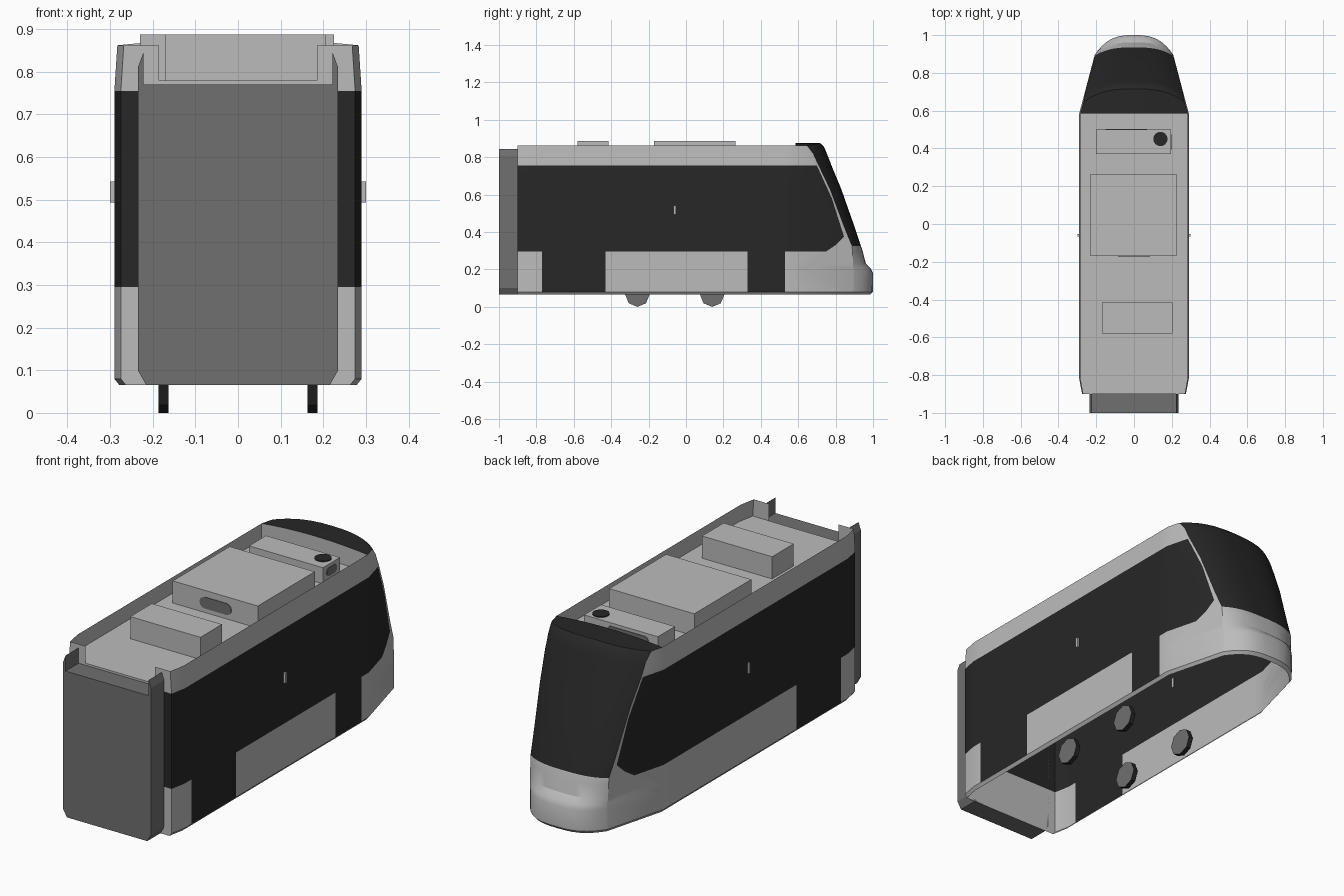
import bpy, bmesh, math
from mathutils import Vector

if "Cube" in bpy.data.objects:
    bpy.data.objects.remove(bpy.data.objects["Cube"])


def material(name, v):
    m = bpy.data.materials.new(name)
    m.diffuse_color = (v, v, v, 1)
    m.use_nodes = True
    m.node_tree.nodes["Principled BSDF"].inputs["Base Color"].default_value = m.diffuse_color
    return m


LIGHT = material("light_grey_paint", 0.5)
DARK = material("black_glass", 0.02)
GREY = material("mid_grey_rubber", 0.16)


def finish(bm, name, mats, smooth=False):
    bmesh.ops.remove_doubles(bm, verts=bm.verts, dist=0.0005)
    bmesh.ops.recalc_face_normals(bm, faces=bm.faces)
    me = bpy.data.meshes.new(name)
    bm.to_mesh(me)
    bm.free()
    for m in mats:
        me.materials.append(m)
    ob = bpy.data.objects.new(name, me)
    bpy.context.collection.objects.link(ob)
    if smooth:
        bpy.context.view_layer.objects.active = ob
        ob.select_set(True)
        bpy.ops.object.shade_smooth_by_angle(angle=math.radians(28))
        ob.select_set(False)
    return ob


def grid(bm, rows):
    vs = [[bm.verts.new(p) for p in r] for r in rows]
    return [[bm.faces.new((a[i], a[i + 1], b[i + 1], b[i])) for i in range(len(a) - 1)]
            for a, b in zip(vs, vs[1:])]


def prism(name, pts, axis, lo, hi, mats):
    """Extrude a 2D outline along an axis; caps use slot 0, sides the last slot."""
    bm = bmesh.new()

    def place(p, d):
        q = list(p)
        q.insert(axis, d)
        return q
    a = [bm.verts.new(place(p, lo)) for p in pts]
    b = [bm.verts.new(place(p, hi)) for p in pts]
    bm.faces.new(a)
    bm.faces.new(b)
    for i in range(len(pts)):
        j = (i + 1) % len(pts)
        bm.faces.new((a[i], a[j], b[j], b[i])).material_index = len(mats) - 1
    return finish(bm, name, mats)


def rect(x0, x1, y0, y1):
    return [(x0, y0), (x1, y0), (x1, y1), (x0, y1)]


def pill(cx, cy, w, h, n=6):
    r, out = h / 2, []
    for s, start in ((1, -90), (-1, 90)):
        for i in range(n + 1):
            a = math.radians(start + 180 * i / n)
            out.append((cx + s * (w / 2 - r) + r * math.cos(a), cy + r * math.sin(a)))
    return out


# ---- body shell: height, nose corner y, nose centre y
LEVELS = [(.065, .885, .985), (.08, .892, 1.0), (.18, .895, 1.0), (.205, .895, .988),
          (.23, .893, .962), (.295, .89, .945), (.325, .888, .935), (.417, .85, .905),
          (.63, .77, .83), (.755, .71, .778), (.78, .698, .769), (.82, .68, .753),
          (.85, .657, .737), (.862, .645, .715)]
NOSE, ROOF, CROWN, FLOOR = .585, .862, .877, .78


def half_width(y, z):
    w = .29 - max(0, z - .755) * .065 - max(0, .08 - z) * .8
    return w - max(0, -.82 - y) * .19 - max(0, y - NOSE) * .265


bm = bmesh.new()
COLS = [-.9, -.82, -.77, -.43, .33, .53, NOSE]
for s in (-1, 1):
    grid(bm, [[(s * half_width(y, z), y, z) for y in COLS + [yc]] for z, yc, _ in LEVELS])

# cut the slanted front end of the side windows
EDGE = [(.747, .295), (.80, .33), (.845, .375), (.78, .58), (.70, .755)]
for (y0, z0), (y1, z1) in zip(EDGE, EDGE[1:]):
    faces = [f for f in bm.faces if f.calc_center_median().y > NOSE]
    geom = set(faces) | {e for f in faces for e in f.edges} | {v for f in faces for v in f.verts}
    bmesh.ops.bisect_plane(bm, geom=list(geom), dist=1e-5, plane_co=(0, y0, z0),
                           plane_no=Vector((0, z0 - z1, y1 - y0)).normalized())


def in_window(y, z):
    return .295 < z < .755 and (y < NOSE or all(
        (b[0] - a[0]) * (z - a[1]) - (b[1] - a[1]) * (y - a[0]) > 0 for a, b in zip(EDGE, EDGE[1:])))


# side windows, the rear well on both sides, the door on the right
for f in bm.faces:
    c = f.calc_center_median()
    low = .08 < c.z < .295
    if in_window(c.y, c.z) or (low and -.77 < c.y < -.43) or (low and .33 < c.y < .53 and c.x > 0):
        f.material_index = 1

# rounded nose with windscreen, crowned roof and the step down to the roof deck
N = 16
T = [math.sin(math.radians(-90 + 180 * i / N)) for i in range(N + 1)]
rows = []
for z, yc, yf in LEVELS:
    zf = CROWN if z == ROOF else z + (.008 if z == .85 else 0)
    w = half_width(yc, z)
    rows.append([(w * t, yc + (yf - yc) * (1 - abs(t) ** 3), z + (zf - z) * (1 - t * t)) for t in T])
w = half_width(NOSE, ROOF)
rows.append([(w * t, NOSE, ROOF + (CROWN - ROOF) * (1 - t * t)) for t in T])
for row in grid(bm, rows):
    for f in row:
        f.material_index = int(f.calc_center_median().z > .325)
grid(bm, [rows[-1], [(w * t, NOSE, FLOOR) for t in T]])

# end wall with a gap above the roof deck
for f in sum(grid(bm, [[(x, -.9, z) for x in (-half_width(-.9, z), -.185, .185, half_width(-.9, z))]
                       for z, _, _ in LEVELS]), []):
    c = f.calc_center_median()
    f.material_index = int(.295 < c.z < .755)
    if c.z > FLOOR and abs(c.x) < .1:
        bm.faces.remove(f)
finish(bm, "body_shell", [LIGHT, DARK], smooth=True)

# ---- sunken roof deck
bm = bmesh.new()
grid(bm, [[(s * half_width(y, FLOOR), y, FLOOR) for s in (-1, 1)] for y in (-.9, -.82, NOSE)])
finish(bm, "roof_deck", [LIGHT])

# ---- gangway bellows with raised side fins
half = [(.215, .065), (.235, .1), (.235, .81), (.222, .845), (.222, .77)]
prism("gangway_bellows", half + [(-x, z) for x, z in reversed(half)], 1, -1, -.9, [GREY])

# ---- roof equipment
prism("roof_unit_large", rect(-.23, .225, -.17, .265), 2, FLOOR, .887, [LIGHT])
prism("roof_unit_rear", rect(-.17, .205, -.58, -.415), 2, FLOOR, .887, [LIGHT])
prism("roof_unit_front", rect(-.2, .195, .37, .5), 2, FLOOR, .858, [LIGHT])
prism("roof_vent_large", pill(0, .828, .17, .055), 1, -.173, -.169, [GREY])
prism("roof_vent_front", pill(-.04, .822, .22, .04), 1, .499, .503, [GREY])
prism("roof_vent_side", pill(.435, .822, .08, .04), 0, .194, .198, [GREY])
prism("roof_fan", [(.14 + .038 * math.cos(math.tau * i / 16), .45 + .038 * math.sin(math.tau * i / 16))
                   for i in range(16)], 2, .857, .862, [DARK])

# ---- side markers and wheels
for s, side in ((-1, "left"), (1, "right")):
    prism("side_marker_" + side, rect(-.066, -.054, .493, .543), 0,
          *sorted((s * .285, s * .3)), [LIGHT])
    for y, end in ((-.26, "front"), (.14, "rear")):
        ring = [(y + .065 * math.sin(math.tau * i / 8), .065 - .065 * math.cos(math.tau * i / 8))
                for i in range(8)]
        prism("wheel_%s_%s" % (end, side), ring, 0, *sorted((s * .163, s * .187)), [GREY, DARK])
